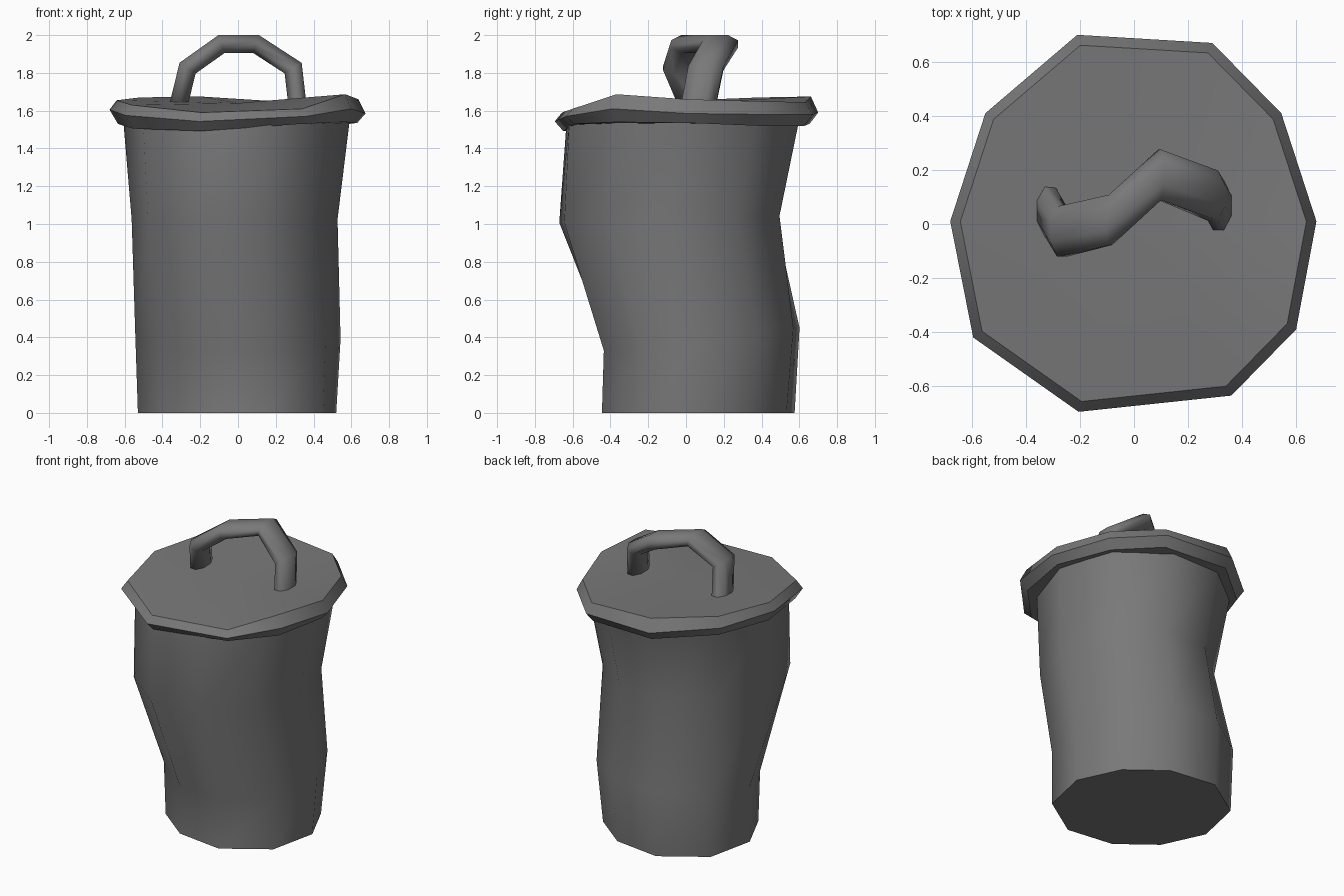
import bpy, bmesh
from math import cos, sin, tau, radians
from mathutils import Vector

if "Cube" in bpy.data.objects:
    bpy.data.objects.remove(bpy.data.objects["Cube"])

# Dark grey metal shared by all parts
metal = bpy.data.materials.new("dark_metal")
metal.diffuse_color = (0.19, 0.19, 0.19, 1)
metal.use_nodes = True
metal.node_tree.nodes["Principled BSDF"].inputs["Base Color"].default_value = metal.diffuse_color


def loft(name, rings, top_centre=None, angle=40):
    """Skin a stack of equal-sized rings, capping both ends."""
    bm = bmesh.new()
    rows = [[bm.verts.new(p) for p in ring] for ring in rings]
    n = len(rows[0])
    for a, b in zip(rows, rows[1:]):
        for i in range(n):
            j = (i + 1) % n
            bm.faces.new((a[i], a[j], b[j], b[i]))
    bm.faces.new(rows[0][::-1])
    if top_centre:
        c = bm.verts.new(top_centre)
        for i in range(n):
            bm.faces.new((rows[-1][i], rows[-1][(i + 1) % n], c))
    else:
        bm.faces.new(rows[-1])
    bmesh.ops.recalc_face_normals(bm, faces=bm.faces[:])
    mesh = bpy.data.meshes.new(name)
    bm.to_mesh(mesh)
    bm.free()
    mesh.materials.append(metal)
    ob = bpy.data.objects.new(name, mesh)
    bpy.context.collection.objects.link(ob)
    bpy.ops.object.select_all(action='DESELECT')
    bpy.context.view_layer.objects.active = ob
    ob.select_set(True)
    bpy.ops.object.shade_smooth_by_angle(angle=radians(angle))
    return ob


# Bent ten-sided can body:
# (centre x, centre y, half width, half depth, z, tilt in y, diagonal squash)
body_rings = []
for cx, cy, rx, ry, z, tilt, k in [(-0.005, 0.065, 0.525, 0.51, 0, 0, 0.075),
                                   (0.0, 0.083, 0.543, 0.518, 0.39, 0.06, 0.055),
                                   (-0.018, -0.088, 0.545, 0.583, 1.025, 0.018, -0.04),
                                   (-0.008, -0.015, 0.60, 0.617, 1.555, 0.01, -0.02)]:
    ring = []
    for i in range(10):
        t = tau * i / 10
        r = 1 - k * sin(2 * t)
        y = sin(t) / 0.951
        ring.append((cx + rx * cos(t) * r,
                     cy + ry * y * r / (1 + 0.588 * abs(k)), z + tilt * y))
    body_rings.append(ring)
loft("can_body", body_rings, angle=46)

# Battered lid: outline x, y, then heights of lower, widest and upper rim edges
outline = [(0.675, 0.01, 1.535, 1.585, 1.66), (0.545, 0.41, 1.52, 1.58, 1.65),
           (0.29, 0.67, 1.52, 1.58, 1.645), (-0.21, 0.70, 1.53, 1.59, 1.675),
           (-0.55, 0.41, 1.54, 1.605, 1.67), (-0.68, 0.01, 1.53, 1.605, 1.655),
           (-0.595, -0.42, 1.505, 1.575, 1.63), (-0.205, -0.695, 1.492, 1.543, 1.59),
           (0.36, -0.635, 1.53, 1.57, 1.61), (0.60, -0.39, 1.54, 1.61, 1.687)]
lid_rings = [[(p[0] * s, p[1] * s, p[k]) for p in outline]
             for k, s in ((2, 0.935), (3, 1.0), (4, 0.945))]
loft("lid", lid_rings, top_centre=(0, 0, 1.64), angle=42)

# Twisted carry handle: flat octagonal strap swept along a bent arch
path = [Vector(p) for p in [(-0.322, 0.065, 1.60), (-0.267, -0.028, 1.825),
                            (-0.087, 0.015, 1.953), (0.095, 0.182, 1.953),
                            (0.292, 0.105, 1.825), (0.318, 0.06, 1.60)]]
handle_rings = []
for i, p in enumerate(path):
    a = p - path[max(i - 1, 0)]
    b = path[min(i + 1, len(path) - 1)] - p
    a, b = [Vector((v.x, v.z)) for v in (a, b)]
    a, b = (a if a.length else b).normalized(), (b if b.length else a).normalized()
    t = (a + b).normalized()
    thick = 0.048 / t.dot(a) / cos(tau / 16)
    wide = 0.093 / cos(tau / 16)
    ring = []
    for k in range(8):
        u = tau * (k + 0.5) / 8
        ring.append((p.x - t.y * thick * cos(u), p.y + wide * sin(u),
                     p.z + t.x * thick * cos(u)))
    handle_rings.append(ring)
loft("handle", handle_rings, angle=85)
